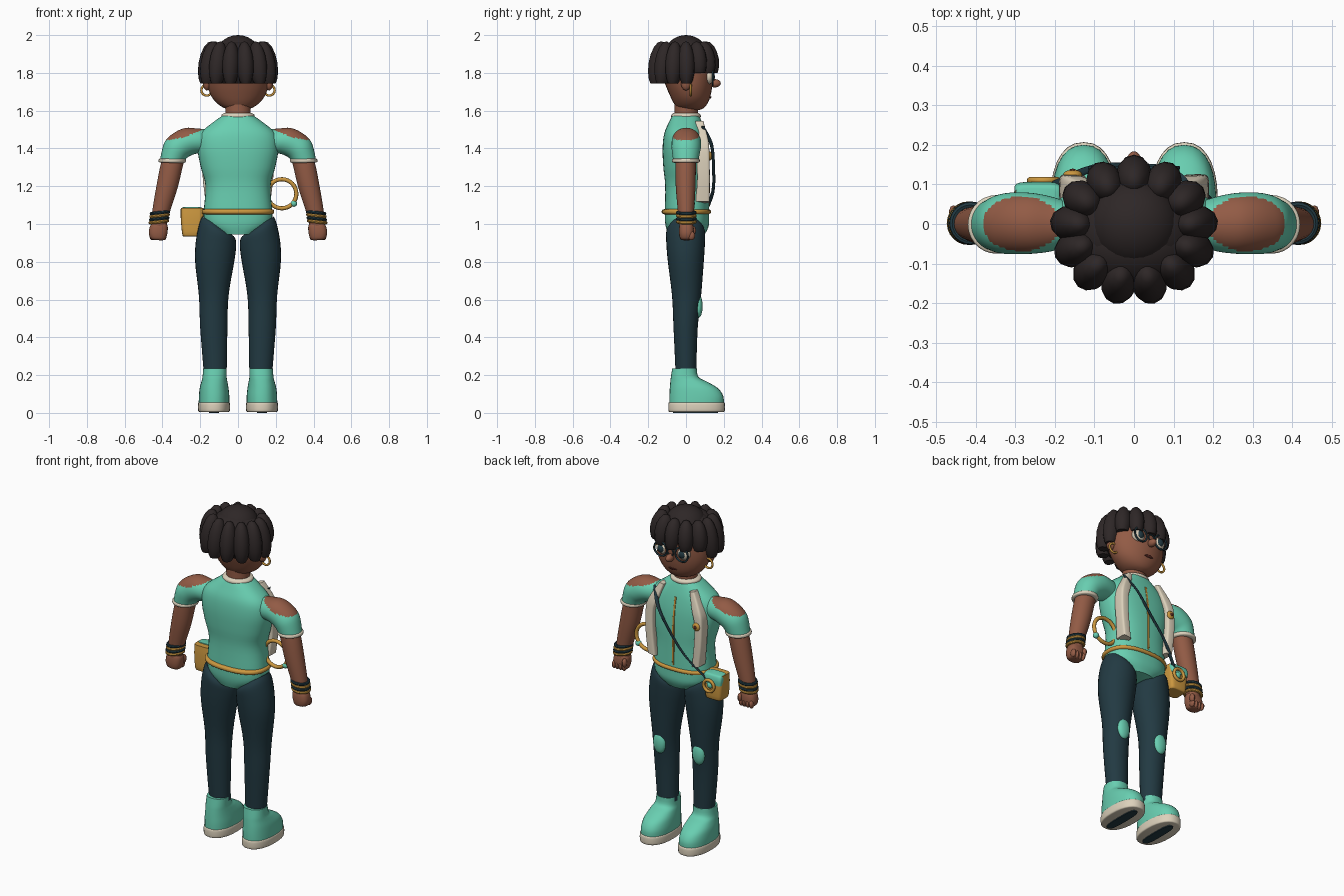
import bpy, bmesh, math
from mathutils import Matrix, Vector

if "Cube" in bpy.data.objects:
    bpy.data.objects.remove(bpy.data.objects["Cube"])


def material(name, *rgb):
    m = bpy.data.materials.new(name)
    m.use_nodes = True
    m.diffuse_color = (*rgb, 1)
    m.node_tree.nodes["Principled BSDF"].inputs["Base Color"].default_value = (*rgb, 1)
    return m


teal = material("teal cloth", .14, .62, .44)
navy = material("dark navy", .016, .042, .055)
skin = material("brown skin", .29, .105, .06)
black = material("dark hair", .027, .02, .02)
gold = material("gold", .6, .31, .05)
cream = material("cream", .72, .64, .5)
lip = material("dark lips", .09, .02, .015)


def finish(bm, name, mat):
    bmesh.ops.recalc_face_normals(bm, faces=bm.faces)
    me = bpy.data.meshes.new(name)
    bm.to_mesh(me)
    bm.free()
    me.materials.append(mat)
    ob = bpy.data.objects.new(name, me)
    bpy.context.collection.objects.link(ob)
    bpy.ops.object.select_all(action="DESELECT")
    ob.select_set(True)
    bpy.context.view_layer.objects.active = ob
    bpy.ops.object.shade_smooth_by_angle(angle=math.radians(40))
    return ob


def spline(rows, steps):
    """Smoothly interpolate between rows of numbers."""
    out = []
    for i in range(len(rows) - 1):
        a, b, c, d = (rows[max(0, min(len(rows) - 1, i + k))] for k in (-1, 0, 1, 2))
        for j in range(steps):
            t = j / steps
            out.append([q + t * ((r - p) / 2 + t * (p - 2.5 * q + 2 * r - s / 2 + t * (1.5 * (q - r) + (s - p) / 2)))
                        for p, q, r, s in zip(a, b, c, d)])
    return out + [list(rows[-1])]


def loft(name, mat, rows, s=1, power=2, seg=28, steps=4):
    """Skin rings, each row being xa, za, xb, zb, y_back, y_front."""
    bm, rings = bmesh.new(), []
    for xa, za, xb, zb, y0, y1 in spline(rows, steps):
        ring = []
        for k in range(seg):
            t = math.tau * k / seg
            c, n = (math.copysign(abs(f(t)) ** (2 / power), f(t)) for f in (math.cos, math.sin))
            ring.append(bm.verts.new((s * ((xa + xb) / 2 + (xa - xb) / 2 * c),
                                      (y0 + y1) / 2 + (y1 - y0) / 2 * n,
                                      (za + zb) / 2 + (za - zb) / 2 * c)))
        rings.append(ring)
    for a, b in zip(rings, rings[1:]):
        for k in range(seg):
            bm.faces.new((a[k], a[k - 1], b[k - 1], b[k]))
    bm.faces.new(rings[0])
    bm.faces.new(rings[-1])
    return finish(bm, name, mat)


def level(rows):
    """Horizontal rings: z, x_inner, x_outer, y_back, y_front."""
    return [(xb, z, xa, z, y0, y1) for z, xa, xb, y0, y1 in rows]


def centred(rows):
    return level([(z, -x, x, y0, y1) for z, x, y0, y1 in rows])


def ball(name, mat, pos, size, seg=20, rot=None, floor=None):
    bm = bmesh.new()
    bmesh.ops.create_uvsphere(bm, u_segments=seg, v_segments=seg // 2 + 2, radius=1)
    m = Matrix.Translation(pos) @ (rot or Matrix()) @ Matrix.Diagonal((*size, 1))
    bmesh.ops.transform(bm, matrix=m, verts=bm.verts)
    if floor:
        cut = bmesh.ops.bisect_plane(bm, geom=bm.verts[:] + bm.edges[:] + bm.faces[:],
                                     plane_co=(0, 0, floor), plane_no=(0, 0, -1), clear_outer=True)
        edges = [e for e in cut["geom_cut"] if isinstance(e, bmesh.types.BMEdge)]
        if edges:
            bmesh.ops.holes_fill(bm, edges=edges)
    return finish(bm, name, mat)


def torus(name, mat, pos, major, minor, rot=Matrix(), seg=32, sides=10):
    bm = bmesh.new()
    grid = []
    for i in range(seg):
        a = math.tau * i / seg
        grid.append([bm.verts.new(Vector(pos) + rot @ Vector((
            math.cos(a) * (major + minor * math.cos(b)), math.sin(a) * (major + minor * math.cos(b)),
            minor * math.sin(b)))) for b in (math.tau * j / sides for j in range(sides))])
    for i in range(seg):
        for j in range(sides):
            bm.faces.new((grid[i][j], grid[i - 1][j], grid[i - 1][j - 1], grid[i][j - 1]))
    return finish(bm, name, mat)


upright = Matrix.Rotation(math.pi / 2, 4, "X")

# Torso, collar and belt
loft("torso", teal, centred([
    (.945, .1, -.095, .1), (.99, .165, -.108, .12), (1.05, .182, -.112, .122), (1.2, .172, -.11, .12),
    (1.3, .197, -.12, .12), (1.4, .214, -.124, .114), (1.48, .198, -.115, .1), (1.54, .13, -.09, .083),
    (1.575, .08, -.072, .07)]), power=2.4, seg=40)
loft("collar", cream, centred([(1.56, .078, -.07, .07), (1.567, .088, -.078, .078),
                               (1.58, .086, -.076, .076), (1.588, .07, -.062, .062)]))
loft("belt", gold, centred([(1.05, .175, -.11, .11), (1.057, .19, -.127, .13), (1.073, .19, -.127, .13),
                            (1.08, .175, -.11, .11)]), power=2.4, seg=40)
loft("zip", gold, centred([(1.09, .006, .1, .124), (1.2, .006, .1, .126), (1.35, .006, .1, .123),
                           (1.49, .006, .08, .102)]), power=6)

# Neck and head
loft("neck", skin, centred([(1.55, .066, -.06, .062), (1.64, .068, -.06, .065)]))
loft("head", skin, centred([
    (1.603, .035, -.01, .07), (1.615, .075, -.045, .095), (1.64, .112, -.065, .115), (1.68, .143, -.085, .13),
    (1.74, .163, -.11, .14), (1.82, .165, -.135, .142), (1.9, .14, -.12, .12), (1.96, .06, -.06, .06)]))
ball("nose", skin, (0, .152, 1.745), (.02, .032, .022))
loft("mouth", lip, centred([(1.664, .012, .11, .13), (1.67, .03, .11, .134), (1.676, .018, .11, .136)]))
torus("nose_bridge", navy, (0, .148, 1.778), .02, .004, upright)

# Hair: a crown, an inner cap and a ring of tufts, shorter over the face
ball("hair_crown", black, (0, 0, 1.9), (.115, .112, .1), 24)
ball("hair_cap", black, (0, -.015, 1.84), (.172, .14, .135), 24, floor=1.79)
ball("hair_back", black, (0, -.05, 1.84), (.165, .12, .13), 24, floor=1.745)
tufts = 13
for i in range(tufts):
    a = math.tau * (i + .25) / tufts
    front = math.sin(a) > .3
    turn = Matrix.Rotation(a, 4, "Z") @ Matrix.Rotation(-.16, 4, "Y")
    ball("hair_tuft", black, (.158 * math.cos(a), -.015 + .136 * math.sin(a), 1.868 if front else 1.845),
         (.053, .046, .1 if front else .124), 12, turn, 1.8 if front else 1.745)

for s, side in ((1, "left"), (-1, "right")):
    # Face details
    ball(side + "_eye", cream, (s * .07, .118, 1.778), (.04, .03, .038))
    ball(side + "_iris", navy, (s * .07, .139, 1.778), (.021, .014, .023))
    torus(side + "_glasses_rim", navy, (s * .07, .142, 1.778), .042, .005, upright)
    ball(side + "_ear", skin, (s * .165, 0, 1.745), (.02, .027, .038))
    torus(side + "_earring", gold, (s * .166, .025, 1.708), .028, .006, upright)

    # Sleeve with an open shoulder
    sleeve = loft(side + "_sleeve", teal, [
        (.15, 1.5, .15, 1.37, -.05, .05), (.21, 1.505, .2, 1.375, -.068, .068),
        (.28, 1.508, .23, 1.37, -.075, .078), (.345, 1.478, .255, 1.36, -.076, .08),
        (.39, 1.43, .27, 1.35, -.075, .076), (.413, 1.34, .282, 1.335, -.068, .066)], s, seg=48, steps=8)
    sleeve.data.materials.append(skin)
    for f in sleeve.data.polygons:
        c = f.center
        inside = ((abs(c.x) - .285) / .1) ** 2 + (c.y / .069) ** 2 < 1
        f.material_index = int(inside and c.z > 1.445)
    loft(side + "_sleeve_hem", cream, [
        (.41, 1.347, .28, 1.345, -.066, .064), (.419, 1.343, .275, 1.341, -.074, .072),
        (.42, 1.33, .278, 1.328, -.074, .072), (.412, 1.325, .286, 1.323, -.064, .062)], s)

    # Arm, fist and bracelets
    loft(side + "_arm", skin, [
        (.38, 1.41, .27, 1.38, -.05, .05), (.408, 1.32, .29, 1.315, -.056, .052),
        (.432, 1.2, .32, 1.19, -.054, .05), (.455, 1.06, .365, 1.05, -.042, .042),
        (.458, .99, .378, .99, -.035, .038)], s)
    loft(side + "_hand", skin, [
        (.455, 1.005, .38, 1.005, -.03, .033), (.467, .985, .372, .985, -.036, .04),
        (.472, .95, .374, .95, -.037, .042), (.462, .922, .384, .92, -.03, .035),
        (.44, .915, .4, .913, -.012, .016)], s, 2.6)
    for k in range(4):
        ball(side + "_finger", skin, (s * (.39 + .022 * k), .028, .938), (.013, .02, .024), 10)
    ball(side + "_thumb", skin, (s * .385, .035, .965), (.014, .018, .026), 10)
    for k, mat in enumerate((navy, gold, navy, gold)):
        torus(side + "_bracelet", mat, (s * (.413 + .002 * k), .002, 1.06 - .016 * k), .046, .009,
              Matrix.Rotation(s * .12, 4, "Y"), 24, 8)

    # Leg and knee patch
    loft(side + "_leg", navy, [
        (.19, 1.04, .04, .95, -.08, .08), (.205, 1.0, .015, .925, -.104, .1), (.223, .91, .01, .88, -.104, .1),
        (.227, .8, .02, .8, -.096, .094), (.207, .62, .05, .62, -.074, .08), (.2, .45, .056, .45, -.066, .062),
        (.181, .21, .06, .21, -.055, .054)], s)
    ball(side + "_knee_patch", teal, (s * .13, .066, .565), (.04, .022, .062))

    # Shoe, sole and tread
    loft(side + "_shoe", teal, level([
        (.05, .046, .208, -.088, .2), (.09, .046, .207, -.088, .197), (.13, .05, .203, -.086, .17),
        (.165, .056, .194, -.083, .112), (.19, .06, .188, -.08, .066), (.235, .06, .184, -.073, .057)]),
        s, 2.3)
    loft(side + "_sole", cream, level([
        (.005, .05, .203, -.086, .198), (.012, .043, .211, -.093, .206), (.05, .043, .211, -.093, .206),
        (.056, .05, .203, -.086, .198)]), s, 2.3)
    loft(side + "_tread", navy, level([(0, .1, .154, -.07, .17), (.008, .1, .154, -.07, .17)]), s, 3)

    # Lapel strip
    loft(side + "_lapel", cream, [
        (.115, 1.545, .085, 1.54, .05, .092), (.17, 1.45, .115, 1.44, .05, .118),
        (.188, 1.38, .135, 1.37, .05, .124), (.187, 1.25, .135, 1.25, .06, .126),
        (.172, 1.12, .12, 1.11, .05, .125)], s, 5)

# Badge and shoulder strap
ball("badge", gold, (-.155, .125, 1.36), (.024, .012, .024))
ball("badge_centre", lip, (-.155, .134, 1.36), (.01, .006, .01), 12)
loft("strap", navy, [(x + .011, z + .009, x - .011, z - .009, y - .008, y + .008) for x, z, y in (
    (.14, 1.51, .09), (.09, 1.42, .135), (0, 1.29, .146), (-.1, 1.17, .142), (-.2, 1.06, .1))], power=4, seg=16)

# Belt pouch with flap and ring
loft("pouch", gold, level([(.935, -.285, -.2, .015, .085), (.945, -.295, -.19, 0, .098),
                           (1.03, -.303, -.182, 0, .1), (1.085, -.303, -.182, .005, .095)]), power=5)
loft("pouch_flap", teal, level([(1.03, -.3, -.19, .06, .105), (1.06, -.303, -.184, .05, .106),
                                (1.083, -.3, -.186, .04, .1), (1.089, -.29, -.2, .04, .09)]), power=5)
torus("pouch_ring", gold, (-.228, .11, 1.02), .034, .009, upright)
ball("pouch_button", teal, (-.228, .1, 1.02), (.018, .012, .018))

# Large hip ring with a bead
torus("hip_ring", gold, (.232, .03, 1.16), .077, .011, upright)
ball("hip_ring_bead", teal, (.296, .03, 1.108), (.017, .017, .017))
